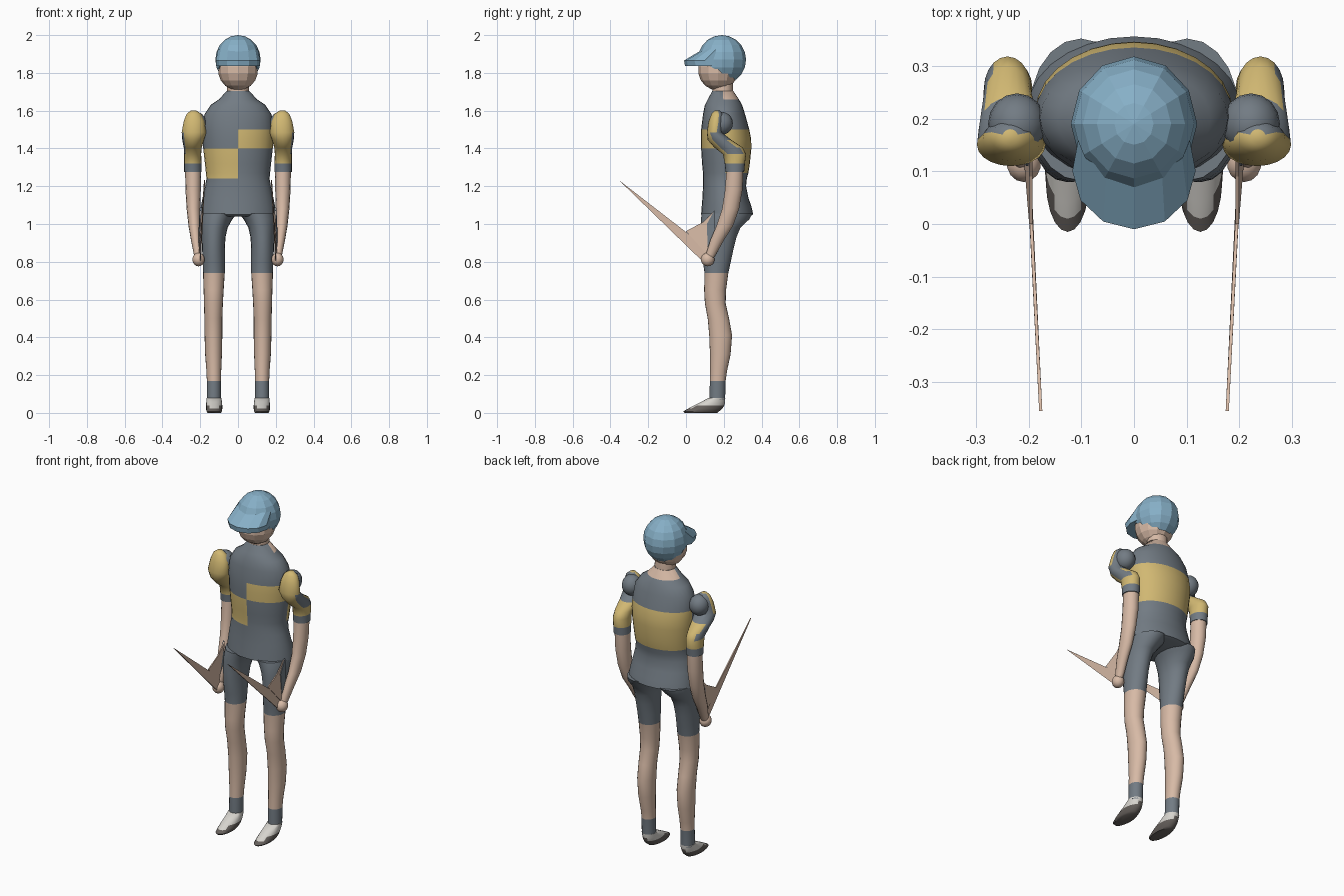
import bpy, bmesh, math
from mathutils import Vector, Matrix

cube = bpy.data.objects.get("Cube")
if cube:
    bpy.data.objects.remove(cube)


def material(name, colour):
    m = bpy.data.materials.new(name)
    m.use_nodes = True
    m.diffuse_color = (*colour, 1)
    bsdf = next(n for n in m.node_tree.nodes if n.type == 'BSDF_PRINCIPLED')
    bsdf.inputs["Base Color"].default_value = (*colour, 1)
    bsdf.inputs["Roughness"].default_value = 0.8
    return m


GREY = material("slate_grey", (0.17, 0.20, 0.23))
GOLD = material("gold", (0.64, 0.48, 0.17))
SKIN = material("skin", (0.68, 0.49, 0.38))
BLUE = material("cap_blue", (0.24, 0.43, 0.57))
WHITE = material("shoe_white", (0.68, 0.66, 0.62))
SOLE = material("sole_brown", (0.13, 0.115, 0.105))


def finish(name, bm, mats, rule=None, side=1, smooth=True):
    """Paint faces by rule, mirror to the wanted side and make the object."""
    bmesh.ops.recalc_face_normals(bm, faces=bm.faces)
    bm.normal_update()
    for f in bm.faces:
        if rule:
            f.material_index = rule(f.calc_center_median(), f.normal)
    bm.transform(Matrix.Diagonal((side, 1, 1, 1)))
    bmesh.ops.recalc_face_normals(bm, faces=bm.faces)
    me = bpy.data.meshes.new(name)
    bm.to_mesh(me)
    bm.free()
    for m in mats:
        me.materials.append(m)
    ob = bpy.data.objects.new(name, me)
    bpy.context.collection.objects.link(ob)
    if smooth:
        bpy.ops.object.select_all(action='DESELECT')
        ob.select_set(True)
        bpy.context.view_layer.objects.active = ob
        bpy.ops.object.shade_smooth_by_angle(angle=math.radians(50))
    return ob


def skin_rows(rows, closed_rows=False):
    """Bridge rows of points; each row is a closed ring unless closed_rows."""
    bm = bmesh.new()
    grid = [[bm.verts.new(p) for p in r] for r in rows]
    n = len(grid[0])
    pairs = list(zip(grid, grid[1:]))
    if closed_rows:
        pairs.append((grid[-1], grid[0]))
    for a, b in pairs:
        for i in range(n - 1 if closed_rows else n):
            j = (i + 1) % n
            bm.faces.new((a[i], a[j], b[j], b[i]))
    if closed_rows:
        bm.faces.new([r[0] for r in grid])
        bm.faces.new([r[-1] for r in grid])
    else:
        bm.faces.new(grid[0])
        bm.faces.new(grid[-1])
    return bm


def loft(rings, n=20):
    """Rings are (x min, x max, y min, y max, z) ellipses."""
    rows = []
    for x0, x1, y0, y1, z in rings:
        rows.append([((x0 + x1) / 2 + (x1 - x0) / 2 * math.cos(2 * math.pi * i / n),
                      (y0 + y1) / 2 + (y1 - y0) / 2 * math.sin(2 * math.pi * i / n), z)
                     for i in range(n)])
    return skin_rows(rows)


def ball(centre, radii, segs=12, rings=9):
    bm = bmesh.new()
    bmesh.ops.create_uvsphere(bm, u_segments=segs, v_segments=rings, radius=1)
    bm.transform(Matrix.Translation(centre) @ Matrix.Diagonal((*radii, 1)))
    return bm


def sheet(points, x_base, x_tip, thick):
    """Flat pointed sheet in the side plane; the x shifts towards the tip."""
    bm = bmesh.new()
    last = len(points) - 1
    sides = []
    for dx in (-thick, thick):
        sides.append([bm.verts.new((x_base + (x_tip - x_base) * t + dx, y, z))
                      for y, z, t in points])
    bm.faces.new(sides[0])
    bm.faces.new(sides[1])
    for i in range(last + 1):
        j = (i + 1) % (last + 1)
        bm.faces.new((sides[0][i], sides[0][j], sides[1][j], sides[1][i]))
    return bm


# Torso: half width, front, back, height
torso = [(.06, .14, .25, 1.705), (.10, .115, .28, 1.66), (.145, .10, .297, 1.63),
         (.178, .09, .313, 1.58), (.187, .08, .335, 1.50), (.187, .08, .345, 1.45),
         (.184, .08, .346, 1.40), (.175, .085, .338, 1.32), (.17, .09, .33, 1.27),
         (.167, .09, .322, 1.24), (.174, .09, .318, 1.20), (.187, .087, .33, 1.14),
         (.197, .083, .347, 1.09), (.202, .08, .356, 1.05), (.17, .10, .33, 1.04)]


def shirt_rule(c, n):
    if c.z > 1.66 and c.y > 0.2:
        return 2
    if c.y > 0.21:
        return int(1.27 < c.z < 1.50)
    if c.x < 0:
        return int(1.24 < c.z < 1.40)
    return int(1.40 < c.z < 1.50)


finish("torso", loft([(-w, w, a, b, z) for w, a, b, z in torso], 28),
       [GREY, GOLD, SKIN], shirt_rule)
finish("neck", loft([(-.058, .058, .14, .25, 1.64), (-.058, .058, .14, .25, 1.72),
                     (-.055, .055, .14, .245, 1.78)], 12), [SKIN])

# Faceted head and cap
finish("head", ball((0, .17, 1.815), (.106, .106, .108)), [SKIN], smooth=False)
dome = ball((0, .19, 1.87), (.12, .128, .13), 12, 10)
cut = bmesh.ops.bisect_plane(dome, geom=dome.verts[:] + dome.edges[:] + dome.faces[:],
                             plane_co=(0, .12, 1.84), plane_no=(0, -.6, -1),
                             clear_outer=True)
bmesh.ops.holes_fill(dome, edges=[e for e in dome.edges if e.is_boundary])
finish("cap_dome", dome, [BLUE], smooth=False)

angles = [math.radians(a) for a in range(-90, 91, 30)]


def arc(w, y, depth, z):
    return [(w * math.sin(a), y - depth * math.cos(a), z + 0) for a in angles]


brim = [arc(.106, .16, .07, 1.925), arc(.117, .10, .11, 1.866),
        arc(.115, .11, .115, 1.836), arc(.106, .16, .06, 1.84)]
finish("cap_brim", skin_rows(brim, True), [BLUE], smooth=False)

leg = [(.004, .198, .082, .352, 1.055), (.03, .2, .08, .335, 1.025),
       (.055, .196, .08, .288, .98), (.066, .192, .08, .267, .93),
       (.07, .19, .082, .252, .87), (.07, .187, .09, .237, .80),
       (.07, .185, .098, .224, .74), (.076, .182, .096, .212, .65),
       (.08, .18, .1, .21, .58), (.083, .178, .115, .228, .50),
       (.083, .177, .123, .244, .41), (.085, .174, .127, .236, .31),
       (.089, .167, .128, .217, .22), (.09, .165, .126, .21, .17),
       (.09, .165, .125, .207, .07)]
shoe = [(.09, .16, -.008, .165, 0), (.085, .167, -.015, .175, .008),
        (.083, .169, .01, .192, .022), (.083, .169, .04, .202, .038),
        (.085, .168, .08, .207, .058), (.088, .167, .12, .208, .08)]
sleeve = [(.22, .25, .15, .18, 1.60), (.195, .272, .135, .195, 1.583),
          (.178, .287, .12, .2, 1.545), (.168, .298, .11, .19, 1.485),
          (.18, .295, .115, .24, 1.445), (.192, .287, .15, .30, 1.405),
          (.195, .285, .195, .318, 1.37), (.193, .285, .205, .312, 1.32),
          (.193, .285, .21, .308, 1.275)]
forearm = [(.195, .28, .213, .304, 1.28), (.197, .278, .205, .30, 1.18),
           (.2, .272, .19, .282, 1.08), (.2, .262, .16, .25, .99),
           (.196, .25, .13, .205, .92), (.192, .234, .105, .16, .84),
           (.196, .23, .1, .14, .81)]


def leg_rule(c, n):
    return int(.17 < c.z < .74)


def shoe_rule(c, n):
    return int(c.z > .028 + .12 * (c.y - .03))


def sleeve_rule(c, n):
    if c.z < 1.32:
        return 0
    if c.z > 1.45 and n.y > .3:
        return 0
    return 0 if 1.36 < c.z < 1.49 and n.x > .75 else 1


# Mirrored limbs
for label, s in (("left", 1), ("right", -1)):
    finish(label + "_leg", loft(leg), [GREY, SKIN], leg_rule, s)
    finish(label + "_shoe", loft(shoe), [SOLE, WHITE], shoe_rule, s)
    finish(label + "_shoulder", ball((.222, .19, 1.533), (.055, .058, .06), 16, 10),
           [GREY], None, s)
    finish(label + "_sleeve", loft(sleeve), [GREY, GOLD], sleeve_rule, s)
    finish(label + "_forearm", loft(forearm, 14), [SKIN], None, s)
    finish(label + "_hand", ball((.209, .115, .812), (.033, .036, .036), 14, 9),
           [SKIN], None, s)
    # Long pointed blade and short webs rising from the hand
    finish(label + "_hand_blade",
           sheet([(.13, .80, 0), (.09, .80, 0), (-.355, 1.232, 1), (.10, .88, 0)],
                 .2, .177, .003), [SKIN], None, s, False)
    finish(label + "_hand_web",
           sheet([(.11, .84, 0), (0, .962, 1), (.09, 1.01, 1), (.15, 1.07, 1)],
                 .205, .196, .003), [SKIN], None, s, False)
    finish(label + "_shorts_spur",
           sheet([(.115, .88, 0), (.11, 1.0, 1), (.152, 1.075, 1), (.155, .95, 0)],
                 .205, .2, .004), [GREY], None, s, False)
